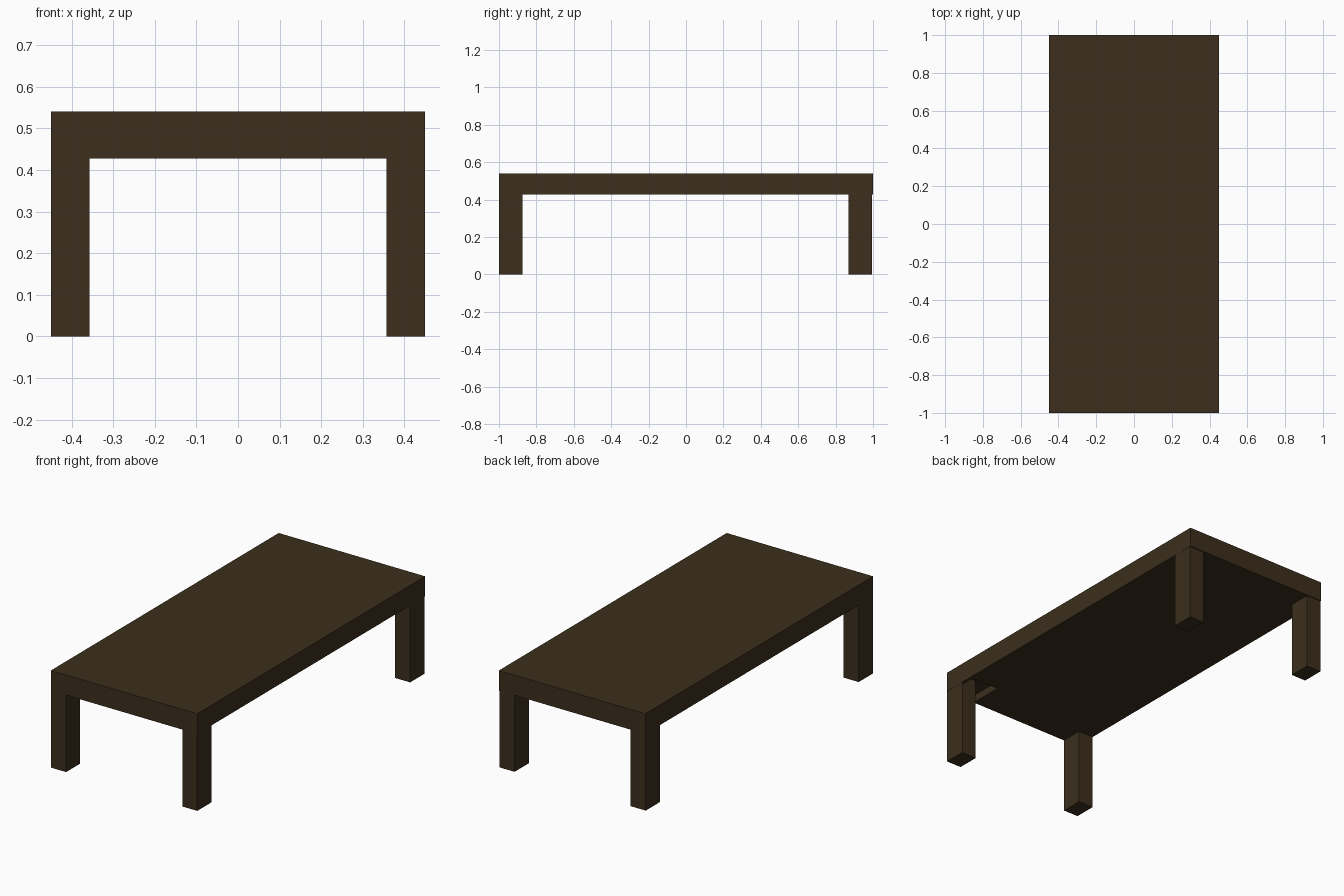
import bpy

if "Cube" in bpy.data.objects:
    bpy.data.objects.remove(bpy.data.objects["Cube"])

wood = bpy.data.materials.new("dark_wood")
wood.diffuse_color = (0.045, 0.028, 0.012, 1)
wood.use_nodes = True
wood.node_tree.nodes["Principled BSDF"].inputs["Base Color"].default_value = wood.diffuse_color


def box(name, lo, hi):
    """Axis-aligned box between two opposite corners."""
    bpy.ops.mesh.primitive_cube_add(size=1)
    ob = bpy.context.object
    ob.name = name
    for v in ob.data.vertices:
        v.co = [(a + b) / 2 + c * (b - a) for a, b, c in zip(lo, hi, v.co)]
    ob.data.materials.append(wood)
    return ob


# Thick slab top
top = box("table_top", (-0.45, -1, 0.428), (0.45, 1, 0.54))

# Shallow socket around the front right leg, on the underside
cutter = box("socket_cutter", (0.265, -0.985, 0.40), (0.435, -0.807, 0.47))
cutter.hide_render = True
cutter.hide_set(True)
cut = top.modifiers.new("socket", "BOOLEAN")
cut.operation = "DIFFERENCE"
cut.solver = "EXACT"
cut.object = cutter

# Four square legs at the corners
for side, x0, x1 in (("left", -0.449, -0.357), ("right", 0.357, 0.449)):
    for end, y0, y1 in (("front", -0.999, -0.875), ("back", 0.87, 0.995)):
        height = 0.475 if (side, end) == ("right", "front") else 0.43
        box(f"{end}_{side}_leg", (x0, y0, 0), (x1, y1, height))
